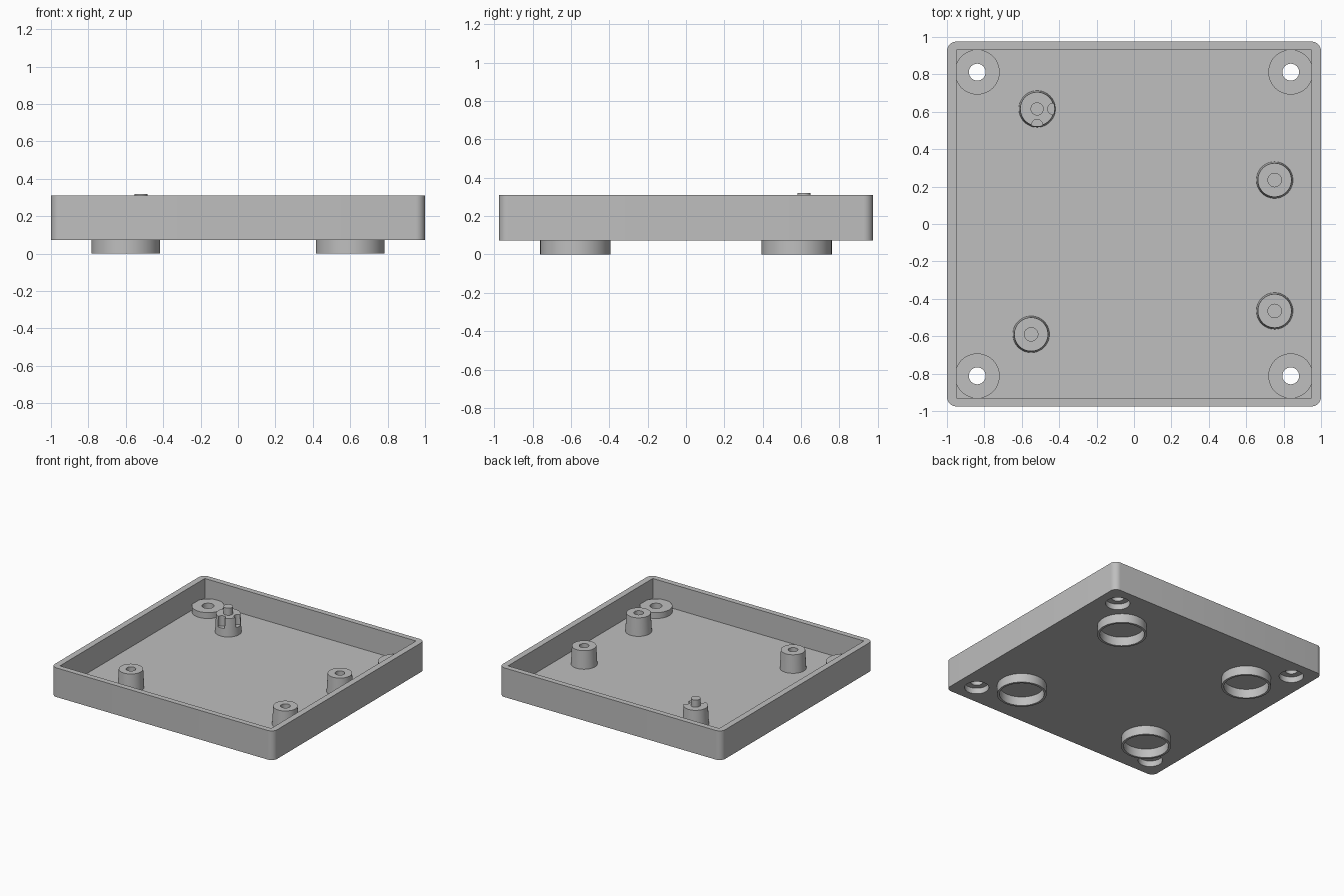
import bpy
import bmesh
from math import pi, cos, sin, radians

cube = bpy.data.objects.get("Cube")
if cube:
    bpy.data.objects.remove(cube, do_unlink=True)

grey = bpy.data.materials.new("mid grey plastic")
grey.use_nodes = True
grey.diffuse_color = (0.52, 0.52, 0.52, 1)
grey.node_tree.nodes["Principled BSDF"].inputs["Base Color"].default_value = (0.52, 0.52, 0.52, 1)

BASE, FLOOR, RIM = 0.073, 0.115, 0.31
POST_TOP = 0.262


def make_object(name, bm, location=(0, 0, 0)):
    bmesh.ops.recalc_face_normals(bm, faces=bm.faces[:])
    mesh = bpy.data.meshes.new(name)
    bm.to_mesh(mesh)
    bm.free()
    mesh.materials.append(grey)
    obj = bpy.data.objects.new(name, mesh)
    obj.location = location
    bpy.context.collection.objects.link(obj)
    return obj


def lathe(name, profile, x, y, closed=False, steps=48):
    """Revolve (radius, height) points around a vertical axis."""
    bm = bmesh.new()
    verts = [bm.verts.new((r, 0, z)) for r, z in profile]
    edges = [bm.edges.new(pair) for pair in zip(verts, verts[1:])]
    if closed:
        edges.append(bm.edges.new((verts[-1], verts[0])))
    bmesh.ops.spin(bm, geom=verts + edges, cent=(0, 0, 0), axis=(0, 0, 1),
                   angle=2 * pi, steps=steps)
    bmesh.ops.remove_doubles(bm, verts=bm.verts[:], dist=1e-5)
    return make_object(name, bm, (x, y, 0))


def rounded_block(name, half_x, half_y, radius, bottom, top, segments=8):
    bm = bmesh.new()
    outline = []
    corners = [(1, 1), (-1, 1), (-1, -1), (1, -1)]
    for i, (sx, sy) in enumerate(corners):
        for k in range(segments + 1 if radius else 1):
            a = radians(90) * (i + k / segments)
            outline.append(bm.verts.new((sx * (half_x - radius) + radius * cos(a),
                                         sy * (half_y - radius) + radius * sin(a), bottom)))
    face = bm.faces.new(outline)
    result = bmesh.ops.extrude_face_region(bm, geom=[face])
    lifted = [v for v in result["geom"] if isinstance(v, bmesh.types.BMVert)]
    bmesh.ops.translate(bm, verts=lifted, vec=(0, 0, top - bottom))
    return make_object(name, bm)


def rod(name, x, y, radius, bottom, top):
    return lathe(name, [(0, bottom), (radius, bottom), (radius, top), (0, top)], x, y)


def cut(obj, cutters):
    bpy.context.view_layer.objects.active = obj
    for cutter in cutters:
        cutter.hide_render = True
        mod = obj.modifiers.new("cut", "BOOLEAN")
        mod.operation = "DIFFERENCE"
        mod.solver = "EXACT"
        mod.object = cutter
        bpy.ops.object.modifier_apply(modifier=mod.name)
        bpy.data.objects.remove(cutter, do_unlink=True)


corners = [("front_right", -1, -1), ("front_left", 1, -1),
           ("back_right", -1, 1), ("back_left", 1, 1)]
parts = []

# Open tray with screw recesses through its floor
tray = rounded_block("tray", 1, 0.975, 0.05, BASE, RIM)
cutters = [rounded_block("cavity_cutter", 0.95, 0.93, 0, FLOOR, RIM + 0.1)]
for name, sx, sy in corners:
    cutters.append(rod("recess_cutter", sx * 0.838, sy * 0.812, 0.09, BASE - 0.1, FLOOR + 0.02))
cut(tray, cutters)
parts.append(tray)

# Corner screw bosses and hollow round feet
for name, sx, sy in corners:
    parts.append(lathe(name + "_screw_boss",
                       [(0.12, FLOOR), (0.12, 0.163), (0.045, 0.163),
                        (0.045, 0.12), (0.09, 0.12), (0.09, FLOOR)],
                       sx * 0.838, sy * 0.812, closed=True))
    parts.append(lathe(name + "_foot",
                       [(0.183, BASE), (0.183, 0), (0.165, 0), (0.165, BASE)],
                       sx * 0.6, sy * 0.577, closed=True))

# Tapered standoffs with blind holes
for name, x, y in [("front_right", -0.55, -0.59), ("front_left", 0.752, -0.465),
                   ("back_left", 0.752, 0.235)]:
    parts.append(lathe(name + "_standoff",
                       [(0.098, FLOOR), (0.09, POST_TOP), (0.036, POST_TOP),
                        (0.036, FLOOR + 0.01), (0, FLOOR + 0.01)], x, y))

# Standoff with locating pin and two side grooves
px, py = -0.518, 0.615
pin = lathe("pin_standoff",
            [(0, FLOOR), (0.098, FLOOR), (0.09, POST_TOP), (0.035, POST_TOP),
             (0.035, 0.32), (0, 0.32)], px, py)
cut(pin, [rod("groove_cutter", px + dx, py + dy, 0.03, 0.18, 0.4)
          for dx, dy in ((0.086, 0), (0, -0.086))])
parts.append(pin)

# Smooth the round walls, keep the edges sharp
bpy.ops.object.select_all(action="DESELECT")
for obj in parts:
    obj.select_set(True)
bpy.context.view_layer.objects.active = tray
bpy.ops.object.shade_smooth_by_angle(angle=radians(30))
